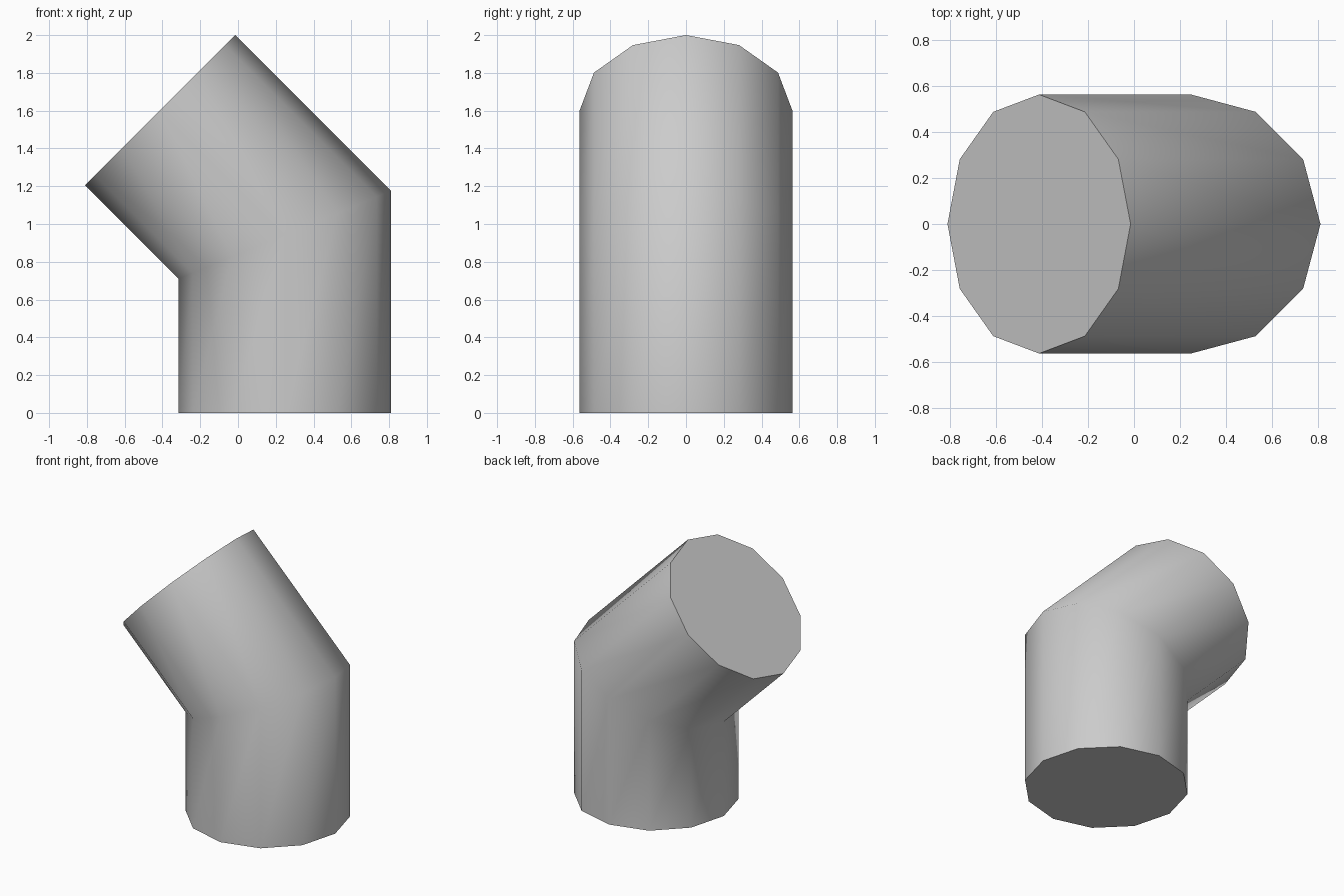
import bpy, bmesh, math
from mathutils import Matrix, Vector

cube = bpy.data.objects.get("Cube")
if cube:
    bpy.data.objects.remove(cube, do_unlink=True)

SIDES = 12
RADIUS = 0.5625
AXIS_X = 0.2475      # centre line of the upright leg
BEND_Z = 0.9425      # height where the centre lines meet
REACH = 0.66         # sideways and upward run of the tilted leg
BEND = math.radians(45)

grey = bpy.data.materials.new("plain grey")
grey.use_nodes = True
colour = (0.6, 0.6, 0.6, 1)
grey.diffuse_color = colour
grey.node_tree.nodes["Principled BSDF"].inputs["Base Color"].default_value = colour

bm = bmesh.new()


def ring(centre, tilt, stretch=1.0):
    """Polygon ring leaning towards -x, stretched along its slope."""
    turn = Matrix.Rotation(-tilt, 3, 'Y')
    verts = []
    for i in range(SIDES):
        a = math.tau * i / SIDES
        p = Vector((RADIUS * stretch * math.cos(a), RADIUS * math.sin(a), 0))
        verts.append(bm.verts.new(turn @ p + Vector(centre)))
    return verts


# Foot, mitred bend and open-end rings
rings = [
    ring((AXIS_X, 0, 0), 0),
    ring((AXIS_X, 0, BEND_Z), BEND / 2, 1 / math.cos(BEND / 2)),
    ring((AXIS_X - REACH, 0, BEND_Z + REACH), BEND),
]

# Side walls and flat end caps
for low, high in zip(rings, rings[1:]):
    for i in range(SIDES):
        j = (i + 1) % SIDES
        bm.faces.new((low[i], low[j], high[j], high[i]))
bm.faces.new(rings[0][::-1])
bm.faces.new(rings[-1])
bmesh.ops.recalc_face_normals(bm, faces=bm.faces)

mesh = bpy.data.meshes.new("pipe_elbow")
bm.to_mesh(mesh)
bm.free()
mesh.materials.append(grey)
elbow = bpy.data.objects.new("pipe_elbow", mesh)
bpy.context.collection.objects.link(elbow)

# Smooth walls with crisp cap edges
bpy.ops.object.select_all(action='DESELECT')
elbow.select_set(True)
bpy.context.view_layer.objects.active = elbow
bpy.ops.object.shade_smooth_by_angle(angle=math.radians(60))
